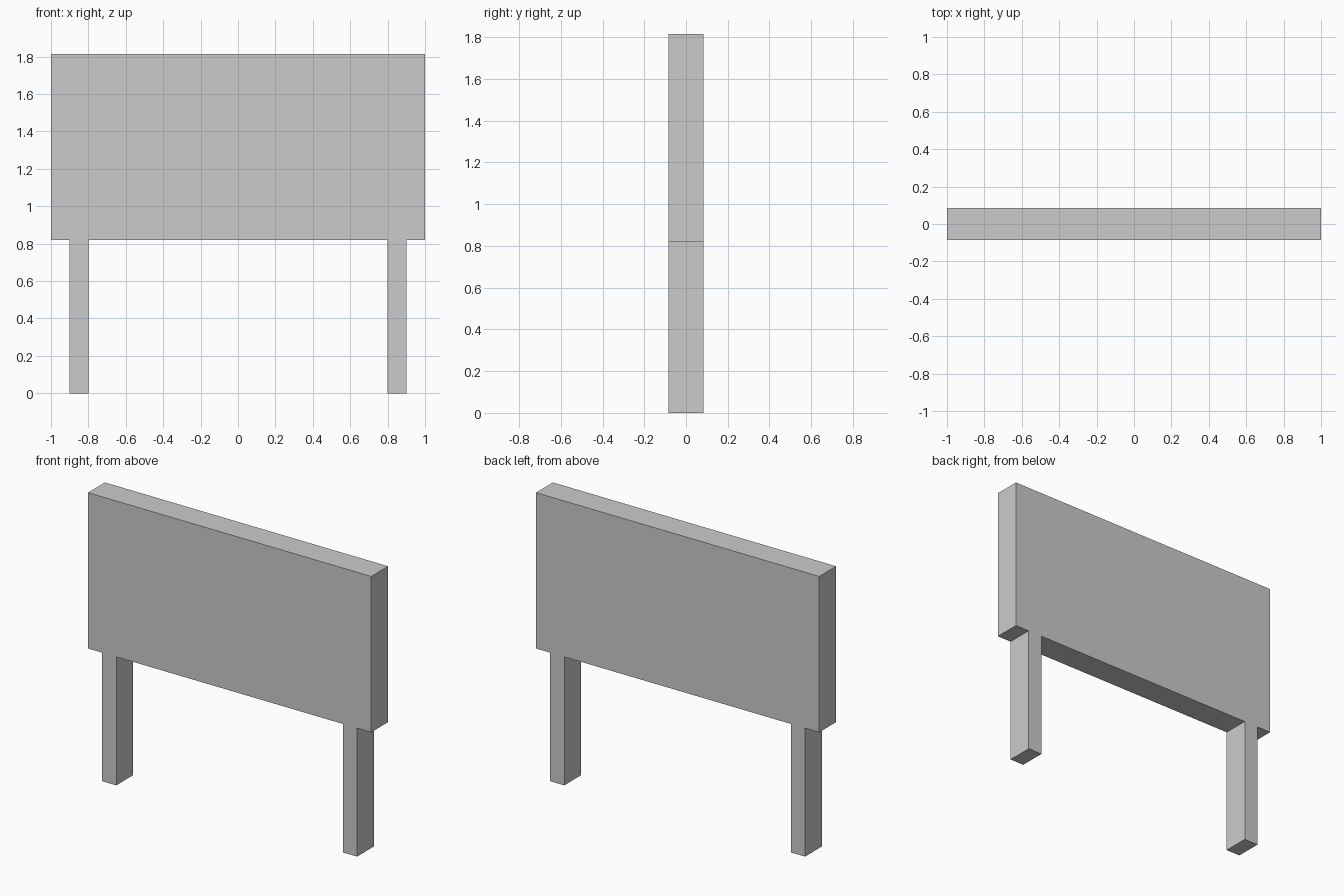
import bpy
import bmesh

if "Cube" in bpy.data.objects:
    bpy.data.objects.remove(bpy.data.objects["Cube"])

HALF_DEPTH = 0.085
TOP, BOARD_BOTTOM = 1.815, 0.82
LEG_INNER, LEG_OUTER = 0.80, 0.90

# Right half of the front outline: board edge and one leg
half = [(LEG_INNER, BOARD_BOTTOM), (LEG_INNER, 0), (LEG_OUTER, 0),
        (LEG_OUTER, BOARD_BOTTOM), (1, BOARD_BOTTOM), (1, TOP)]
outline = half + [(-x, z) for x, z in reversed(half)]

# Panel and legs are one flush slab, extruded front to back
bm = bmesh.new()
front = bm.faces.new([bm.verts.new((x, -HALF_DEPTH, z)) for x, z in outline])
result = bmesh.ops.extrude_face_region(bm, geom=[front], use_keep_orig=True)
back = [v for v in result["geom"] if isinstance(v, bmesh.types.BMVert)]
bmesh.ops.translate(bm, verts=back, vec=(0, 2 * HALF_DEPTH, 0))
bmesh.ops.recalc_face_normals(bm, faces=bm.faces)

mesh = bpy.data.meshes.new("panel_with_legs")
bm.to_mesh(mesh)
bm.free()
bpy.context.collection.objects.link(bpy.data.objects.new("panel_with_legs", mesh))
